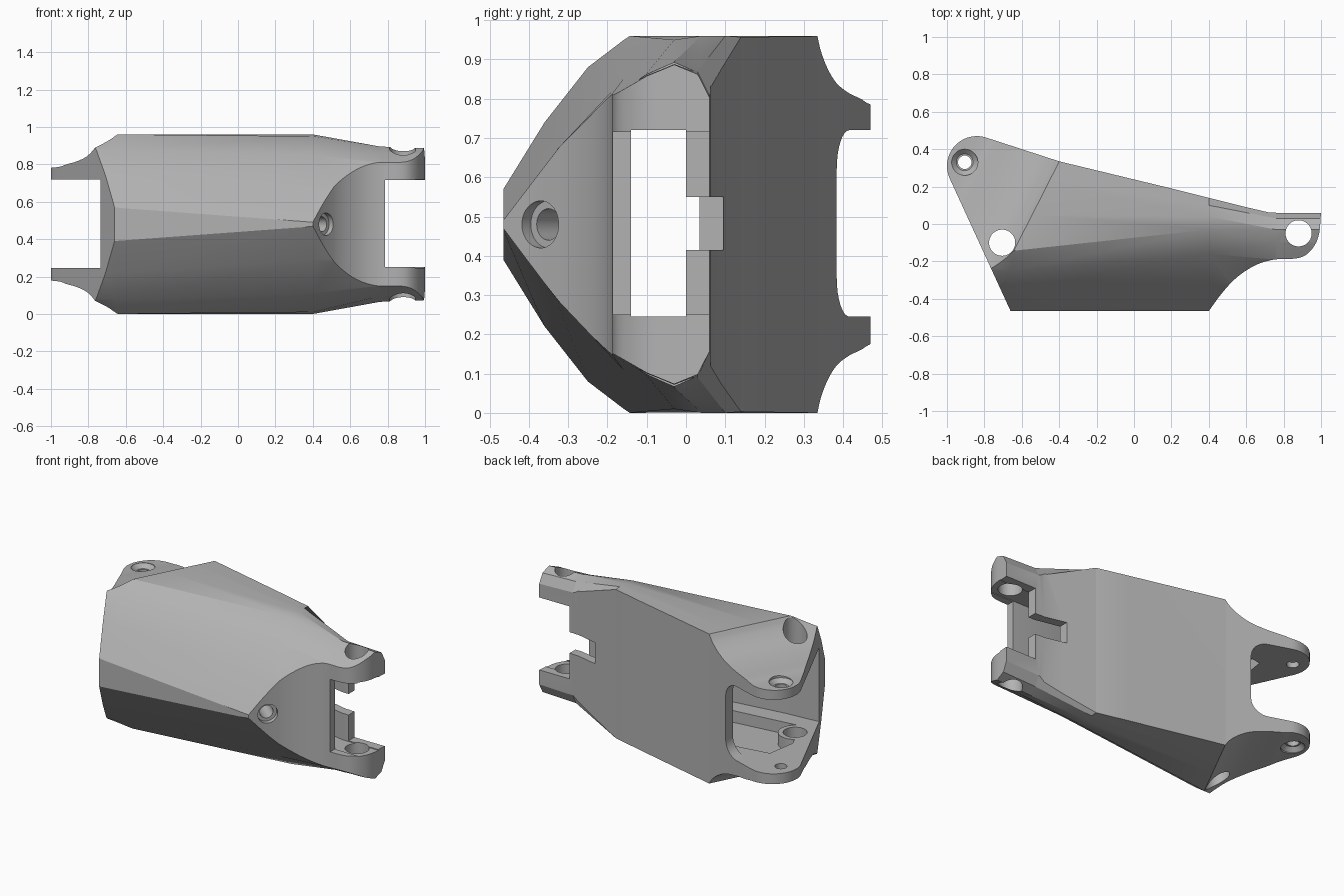
import bpy, bmesh, math
from mathutils import Matrix, Vector

if "Cube" in bpy.data.objects:
    bpy.data.objects.remove(bpy.data.objects["Cube"])

MID = 0.48  # height of the mirror plane

grey = bpy.data.materials.new("plain grey")
grey.use_nodes = True
grey.diffuse_color = (0.45, 0.45, 0.45, 1)
grey.node_tree.nodes["Principled BSDF"].inputs["Base Color"].default_value = (0.45, 0.45, 0.45, 1)


def loft(name, rings):
    """Skin a row of equal-length closed rings and cap both ends."""
    bm = bmesh.new()
    loops = [[bm.verts.new(p) for p in ring] for ring in rings]
    for a, b in zip(loops, loops[1:]):
        for i in range(len(a)):
            j = (i + 1) % len(a)
            bm.faces.new((a[i], a[j], b[j], b[i]))
    bm.faces.new(loops[0])
    bm.faces.new(loops[-1])
    bmesh.ops.recalc_face_normals(bm, faces=bm.faces)
    mesh = bpy.data.meshes.new(name)
    bm.to_mesh(mesh)
    bm.free()
    mesh.materials.append(grey)
    obj = bpy.data.objects.new(name, mesh)
    bpy.context.collection.objects.link(obj)
    return obj


def prism(name, pts, low, high, frame=Matrix()):
    return loft(name, [[frame @ Vector((x, y, z)) for x, y in pts] for z in (low, high)])


def circle(cx, cy, r, start=0, end=360, n=48):
    full = end - start == 360
    steps = n if full else n + 1
    angles = [math.radians(start + (end - start) * i / n) for i in range(steps)]
    return [(cx + r * math.cos(a), cy + r * math.sin(a)) for a in angles]


def rect(x0, x1, y0, y1):
    return [(x0, y0), (x1, y0), (x1, y1), (x0, y1)]


def spline(pts, n=5):
    """Smooth curve through the points."""
    p = [Vector(q) for q in pts]
    p = [2 * p[0] - p[1]] + p + [2 * p[-1] - p[-2]]
    out = []
    for a, b, c, d in zip(p, p[1:], p[2:], p[3:]):
        for i in range(n):
            t = i / n
            out.append(0.5 * (2 * b + (c - a) * t + (2 * a - 5 * b + 4 * c - d) * t * t
                              + (3 * b - a - 3 * c + d) * t ** 3))
    return [tuple(q) for q in out] + [tuple(pts[-1])]


def combine(target, tool, operation="DIFFERENCE"):
    mod = target.modifiers.new("cut", "BOOLEAN")
    mod.operation, mod.solver, mod.object = operation, "EXACT", tool
    graph = bpy.context.evaluated_depsgraph_get()
    mesh = bpy.data.meshes.new_from_object(target.evaluated_get(graph))
    target.modifiers.clear()
    target.data = mesh
    bpy.data.objects.remove(tool)


# Tapering body: half sections (y, height above the mirror plane) along x
def section(x, half):
    ring = [(x, y, MID + h) for y, h in half]
    return ring + [(x, y, MID - h) for y, h in reversed(half)]


def wide(back):
    return [(-0.47, 0.082), (-0.36, 0.26), (-0.25, 0.40), (-0.145, 0.48),
            (0.05, 0.48), (0.25, 0.48), (back, 0.48)]


middle = [(-0.47, 0.004), (-0.33, 0.19), (-0.16, 0.37), (-0.03, 0.47),
          (0.04, 0.48), (0.10, 0.48), (0.14, 0.477)]
narrow = [(-0.47, 0.004), (-0.30, 0.22), (-0.19, 0.33), (-0.10, 0.385),
          (-0.03, 0.415), (0.03, 0.39), (0.06, 0.33)]
tip = [(y, h * 0.975) for y, h in narrow]
body = loft("finger_link_shell", [section(-1.05, wide(0.54)), section(-0.66, wide(0.425)),
                                  section(0.4, middle), section(0.76, narrow), section(1.05, tip)])

# Side outline seen from above
outline = [(-0.66, -0.465)]
outline += spline([(0.4, -0.465), (0.47, -0.37), (0.55, -0.285), (0.65, -0.22), (0.75, -0.19),
                   (0.86, -0.185), (0.92, -0.165), (0.965, -0.115), (0.99, -0.05), (1, 0.06)])
outline += [(0.72, 0.062), (0.6, 0.09), (0.2, 0.19), (-0.4, 0.335)]
outline += circle(-0.84, 0.31, 0.16, 70, 205, 20)
combine(body, prism("outline", outline, -0.2, 1.2), "INTERSECT")

# Scooped flanks that thin the rear lugs
curve = spline([(0.506, 0.482), (0.537, 0.44), (0.59, 0.397), (0.662, 0.36), (0.76, 0.335),
                (0.859, 0.32), (0.95, 0.305), (1.2, 0.295)])
out = Vector((-0.89, 0.455, 0)).normalized()
along = Vector((0.455, 0.89, 0)).normalized()
for side in (1, -1):
    frame = Matrix((out, (0, 0, side), along)).transposed().to_4x4()
    frame.translation = (0, 0, MID)
    combine(body, prism("scoop", [(0.49, 0.7)] + curve + [(1.2, 0.7)], -1.5, 1.5, frame))

# Hollow running from end to end, with a deeper pocket around two bosses
hollow = [(-1.2, -0.3), (-0.735, -0.3), (-0.5, -0.28), (0.3, -0.17), (0.5, -0.14), (1.2, -0.14),
          (1.2, 0), (0.74, 0), (0.6, 0.03), (-0.4, 0.27), (-0.6, 0.325), (-1.2, 0.48)]
combine(body, prism("hollow", hollow, 0.245, 0.72))
pocket = [(-0.78, 0.03), (-0.68, -0.19), (-0.1, -0.12), (-0.1, 0.16), (-0.5, 0.26), (-0.75, 0.22)]
combine(body, prism("pocket", pocket, 0.17, 0.79))
for low, high in ((0.15, 0.245), (0.72, 0.81)):
    combine(body, prism("boss", circle(-0.705, -0.1, 0.1), low, high), "UNION")

# Openings cut through the back wall and the front fork
facing = Matrix(((1, 0, 0, 0), (0, 0, 1, 0), (0, 1, 0, 0), (0, 0, 0, 1)))
corner = circle(-0.65, 0.345, 0.1, -90, 0, 8) + circle(-0.65, 0.62, 0.1, 0, 90, 8)
combine(body, prism("rear_slot", [(-1.2, 0.245)] + corner + [(-1.2, 0.72)], 0.1, 0.7, facing))
combine(body, prism("fork_slot", rect(0.785, 1.2, 0.25, 0.715), -0.6, 0.4, facing))
combine(body, prism("notch", rect(0.58, 0.9, 0.415, 0.55), -0.05, 0.3, facing))

# Pin and screw holes
for x, y, r in ((0.88, -0.05, 0.07), (-0.705, -0.1, 0.07), (-0.905, 0.33, 0.036)):
    combine(body, prism("pin_hole", circle(x, y, r), -0.2, 1.2))
for side in (1, -1):
    cone = [[(x, y, MID + side * h) for x, y in circle(-0.905, 0.33, r)]
            for r, h in ((0.045, 0.275), (0.07, 0.3), (0.07, 0.4))]
    combine(body, loft("countersink", cone))

# Angled screw hole in the concave front
tilt = Vector((0.75, -0.66, 0)).to_track_quat("Z", "Y").to_matrix().to_4x4()
tilt.translation = (0.47, -0.37, MID)
for r, depth in ((0.06, 0.03), (0.04, 0.3)):
    combine(body, prism("screw_hole", circle(0, 0, r), -depth, 0.2, tilt))

# Centre, stand on the ground and shade
bpy.context.view_layer.objects.active = body
body.select_set(True)
bpy.ops.object.shade_smooth_by_angle(angle=math.radians(25))
